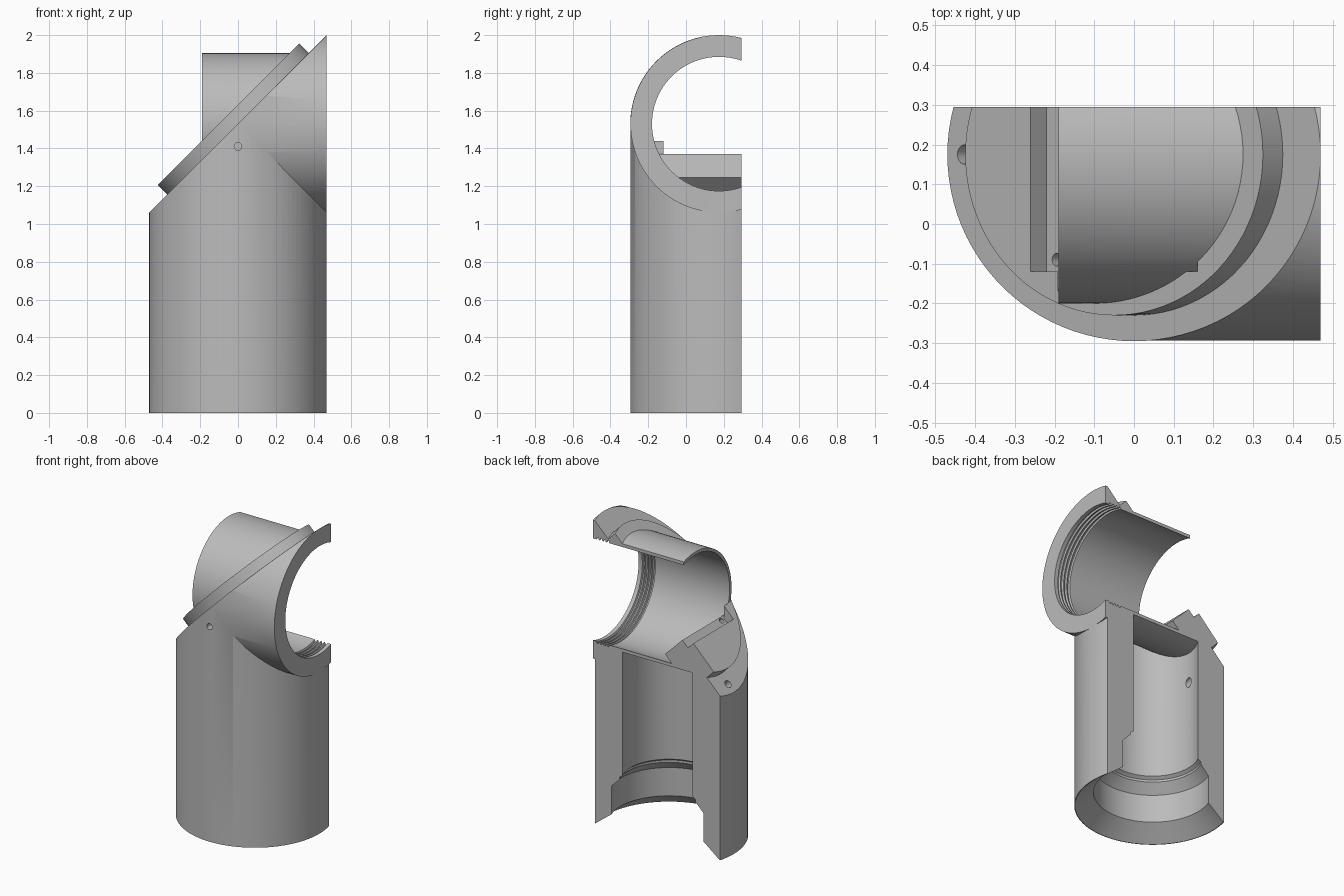
import bpy, bmesh, math
from mathutils import Matrix, Vector

cube = bpy.data.objects.get("Cube")
if cube:
    bpy.data.objects.remove(cube, do_unlink=True)

# Shared frames: the bores cross at AXIS, the mitre is tilted 45 degrees
AXIS_Y, CROSS_Z, R_OUT, R_PIPE, R_BORE = 0.175, 1.53, 0.47, 0.375, 0.355
UPRIGHT = Matrix.Translation((0, AXIS_Y, 0))
CROSS = Matrix.Translation((0, AXIS_Y, CROSS_Z))
ALONG_X = CROSS @ Matrix.Rotation(math.pi / 2, 4, 'Y')
MITRE = CROSS @ Matrix.Rotation(-math.pi / 4, 4, 'Y')
SEGMENTS = 96

grey = bpy.data.materials.new("plain grey")
grey.use_nodes = True
colour = (0.5, 0.5, 0.5, 1)
grey.diffuse_color = colour
grey.node_tree.nodes["Principled BSDF"].inputs["Base Color"].default_value = colour


def finish(name, bm, frame):
    bm.transform(frame)
    bmesh.ops.recalc_face_normals(bm, faces=bm.faces)
    mesh = bpy.data.meshes.new(name)
    bm.to_mesh(mesh)
    bm.free()
    mesh.materials.append(grey)
    obj = bpy.data.objects.new(name, mesh)
    bpy.context.collection.objects.link(obj)
    return obj


def turned(name, profile, frame, segments=SEGMENTS, stretch=(1, 1)):
    """Solid of revolution about local z from (radius, height) points."""
    bm = bmesh.new()
    rings = []
    for r, z in profile:
        angles = [math.tau * i / segments for i in range(segments)]
        rings.append([bm.verts.new((r * stretch[0] * math.cos(a),
                                    r * stretch[1] * math.sin(a), z)) for a in angles])
    for low, high in zip(rings, rings[1:]):
        for i in range(segments):
            j = (i + 1) % segments
            bm.faces.new((low[i], low[j], high[j], high[i]))
    bm.faces.new(rings[0])
    bm.faces.new(rings[-1])
    return finish(name, bm, frame)


def rod(name, r, z0, z1, frame, segments=SEGMENTS, stretch=(1, 1)):
    return turned(name, [(r, z0), (r, z1)], frame, segments, stretch)


def block(name, low, high, frame=Matrix()):
    bm = bmesh.new()
    bmesh.ops.create_cube(bm, size=1)
    low, high = Vector(low), Vector(high)
    for v in bm.verts:
        v.co = (low + high) / 2 + v.co * (high - low)
    return finish(name, bm, frame)


def combine(target, tool, operation):
    mod = target.modifiers.new(operation, 'BOOLEAN')
    mod.operation, mod.solver, mod.object = operation, 'EXACT', tool
    bpy.context.view_layer.objects.active = target
    bpy.ops.object.modifier_apply(modifier=mod.name)
    bpy.data.objects.remove(tool, do_unlink=True)


# Outer shell: upright barrel and side outlet, sliced by the mitre and end face
body = rod("elbow_housing", R_OUT, 0, 2.2, UPRIGHT)
combine(body, rod("outlet", R_OUT - 0.001, 0, 0.8, ALONG_X), 'UNION')
combine(body, block("mitre_cut", (-2, -1, 0), (2, 1, 2), MITRE), 'DIFFERENCE')
combine(body, block("end_cut", (0.4693, -1, -1), (2, 2, 3)), 'DIFFERENCE')

# Oval collar with a square pocket
combine(body, rod("collar", 1, -0.05, 0.071, MITRE, stretch=(0.53, 0.405)), 'UNION')
combine(body, block("pocket", (-0.297, -0.295, 0.014), (0.297, 0.295, 0.3), MITRE), 'DIFFERENCE')

# Thin stub pipe
combine(body, rod("stub_pipe", R_PIPE, -0.19, 0.3, ALONG_X), 'UNION')

# Cross bore with thread grooves, leaving a ledge at its lower end
thread = [(R_BORE, -0.191)]
for i in range(4):
    x = 0.35 + i * 0.025
    thread += [(R_BORE, x), (R_BORE + 0.012, x + 0.004),
               (R_BORE + 0.012, x + 0.014), (R_BORE, x + 0.018)]
thread += [(R_BORE, 0.6)]
cross_bore = turned("cross_bore", thread, ALONG_X)
combine(cross_bore, block("ledge", (-1, -1, -0.163), (-0.24, 1, 0.014), MITRE), 'DIFFERENCE')
combine(body, cross_bore, 'DIFFERENCE')

# Upright bore with flared mouth and socket, stopping at the cross pipe
barrel_bore = turned("barrel_bore", [
    (0.466, -0.1), (0.466, 0), (R_BORE, 0.09), (R_BORE, 0.275), (0.3, 0.335),
    (0.3, 0.35), (0.28, 0.365), (0.28, 1.4)], UPRIGHT)
combine(barrel_bore, rod("pipe_wall", R_PIPE, -1, 1, ALONG_X), 'DIFFERENCE')
combine(body, barrel_bore, 'DIFFERENCE')

# Screw holes: mitre edge, pocket corner and front wall
edge_hole = MITRE @ Matrix.Translation((-0.605, 0, 0))
combine(body, rod("edge_hole", 0.024, -0.35, 0.03, edge_hole, 24), 'DIFFERENCE')
corner_hole = MITRE @ Matrix.Translation((-0.262, -0.265, 0))
combine(body, rod("corner_hole", 0.016, -0.08, 0.05, corner_hole, 24), 'DIFFERENCE')
front_hole = Matrix.Translation((0, AXIS_Y, 1.41)) @ Matrix.Rotation(math.pi / 2, 4, 'X')
combine(body, rod("front_hole", 0.02, 0.4, 0.6, front_hole, 24), 'DIFFERENCE')

# Open the back along a flat section
combine(body, block("section_cut", (-2, 0.295, -1), (2, 2, 3)), 'DIFFERENCE')

bpy.ops.object.select_all(action='DESELECT')
body.select_set(True)
bpy.context.view_layer.objects.active = body
bpy.ops.object.shade_smooth_by_angle(angle=math.radians(25))
